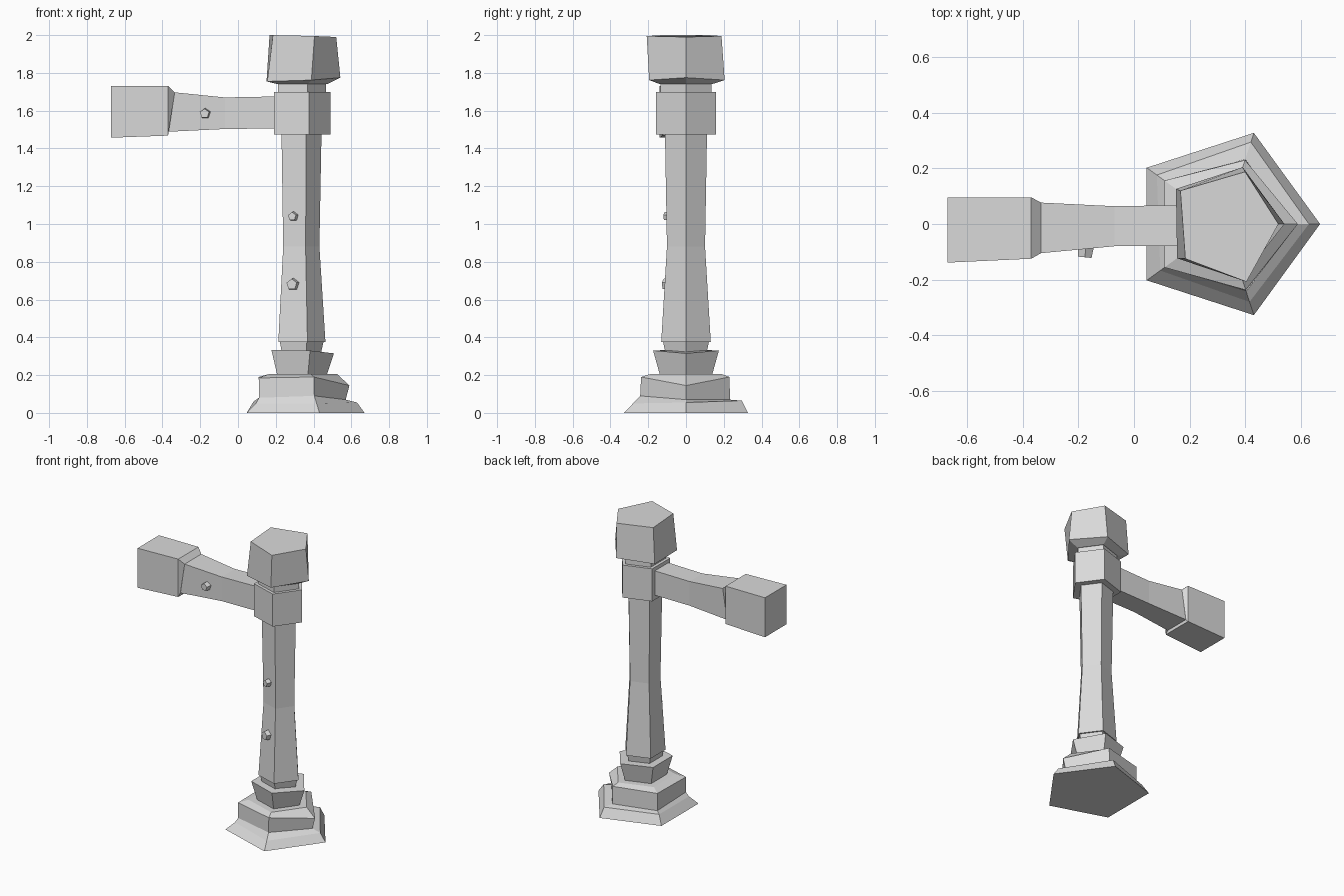
import bpy, bmesh, math
from mathutils import Vector, Matrix

cube = bpy.data.objects.get("Cube")
if cube:
    bpy.data.objects.remove(cube, do_unlink=True)

stone = bpy.data.materials.new("plain_grey")
stone.use_nodes = True
GREY = (0.7, 0.7, 0.7, 1)
stone.diffuse_color = GREY
stone.node_tree.nodes["Principled BSDF"].inputs["Base Color"].default_value = GREY

AXIS_X = 0.325  # post centre line


def finish(name, bm):
    bmesh.ops.recalc_face_normals(bm, faces=bm.faces)
    mesh = bpy.data.meshes.new(name)
    bm.to_mesh(mesh)
    bm.free()
    mesh.materials.append(stone)
    obj = bpy.data.objects.new(name, mesh)
    bpy.context.collection.objects.link(obj)
    return obj


def loft(name, rings):
    """Skin a list of equal-length point rings and cap both ends."""
    bm = bmesh.new()
    loops = [[bm.verts.new(p) for p in ring] for ring in rings]
    n = len(loops[0])
    for a, b in zip(loops, loops[1:]):
        for i in range(n):
            j = (i + 1) % n
            bm.faces.new((a[i], a[j], b[j], b[i]))
    bm.faces.new(loops[0])
    bm.faces.new(loops[-1])
    return finish(name, bm)


def pentagon(radius, z, cx=AXIS_X):
    """Five-sided ring pointing to +x; radius and z may vary per corner."""
    r = radius if isinstance(radius, tuple) else (radius,) * 5
    h = z if isinstance(z, tuple) else (z,) * 5
    return [(cx + r[i] * math.cos(math.tau * i / 5),
             r[i] * math.sin(math.tau * i / 5), h[i]) for i in range(5)]


def box_ring(x_low, x_high, y0, y1, z0, z1):
    return [(x_low, y0, z0), (x_low, y1, z0), (x_high, y1, z1), (x_high, y0, z1)]


def stud(name, loc, normal, radius, depth):
    bm = bmesh.new()
    turn = Vector(normal).to_track_quat('Z', 'Y').to_matrix().to_4x4()
    bmesh.ops.create_cone(bm, cap_ends=True, segments=5, radius1=radius,
                          radius2=radius * 0.85, depth=depth,
                          matrix=Matrix.Translation(loc) @ turn)
    return finish(name, bm)


# Stepped foot, with a sloping front and a dipped tip
loft("foot", [
    pentagon(0.345, 0),
    pentagon((0.305, 0.31, 0.3, 0.285, 0.295), (0.055, 0.065, 0.06, 0.05, 0.05)),
    pentagon((0.245, 0.245, 0.265, 0.265, 0.255), (0.07, 0.07, 0.07, 0.08, 0.09)),
    pentagon((0.265, 0.242, 0.266, 0.266, 0.25), (0.145, 0.19, 0.19, 0.185, 0.19)),
    pentagon(0.2, 0.205),
])

# Flared plinth and narrow neck under the shaft
loft("plinth", [pentagon(0.145, 0.2), pentagon(0.183, (0.315, 0.33, 0.333, 0.333, 0.33))])
loft("lower_neck", [pentagon(0.115, 0.32), pentagon(0.128, 0.378)])

# Waisted shaft
loft("shaft", [pentagon(0.138, 0.375), pentagon(0.106, 0.88), pentagon(0.117, 1.48)])

# Collar that holds the arm, and the neck above it
loft("collar", [pentagon(0.166, 1.475), pentagon(0.166, 1.7)])
loft("upper_neck", [pentagon(0.141, 1.69), pentagon(0.141, 1.755)])

# Leaning cap block
cap_top = [(0.52, 0, 1.99), (0.4, 0.188, 1.995), (0.167, 0.12, 2),
           (0.185, -0.125, 2), (0.405, -0.208, 1.995)]
loft("cap", [pentagon(0.15, 1.742),
             pentagon((0.217, 0.215, 0.215, 0.21, 0.205), (1.775, 1.762, 1.755, 1.755, 1.762)),
             cap_top])

# Side arm and its end block
loft("arm", [box_ring(0.3, 0.3, -0.08, 0.07, 1.507, 1.677),
             box_ring(-0.07, -0.07, -0.08, 0.064, 1.503, 1.67),
             box_ring(-0.38, -0.335, -0.105, 0.077, 1.488, 1.697)])
loft("arm_end", [box_ring(-0.368, -0.335, -0.105, 0.077, 1.488, 1.697),
                 box_ring(-0.37, -0.37, -0.125, 0.096, 1.468, 1.73),
                 box_ring(-0.672, -0.672, -0.139, 0.096, 1.457, 1.73)])

# Small pegs on the front faces
front = (math.cos(math.radians(252)), math.sin(math.radians(252)), 0)
stud("peg_high", (0.292, -0.094, 1.04), front, 0.027, 0.04)
stud("peg_low", (0.29, -0.1, 0.68), front, 0.035, 0.04)
stud("peg_arm", (-0.175, -0.1, 1.585), (-0.1, -1, 0), 0.03, 0.04)
